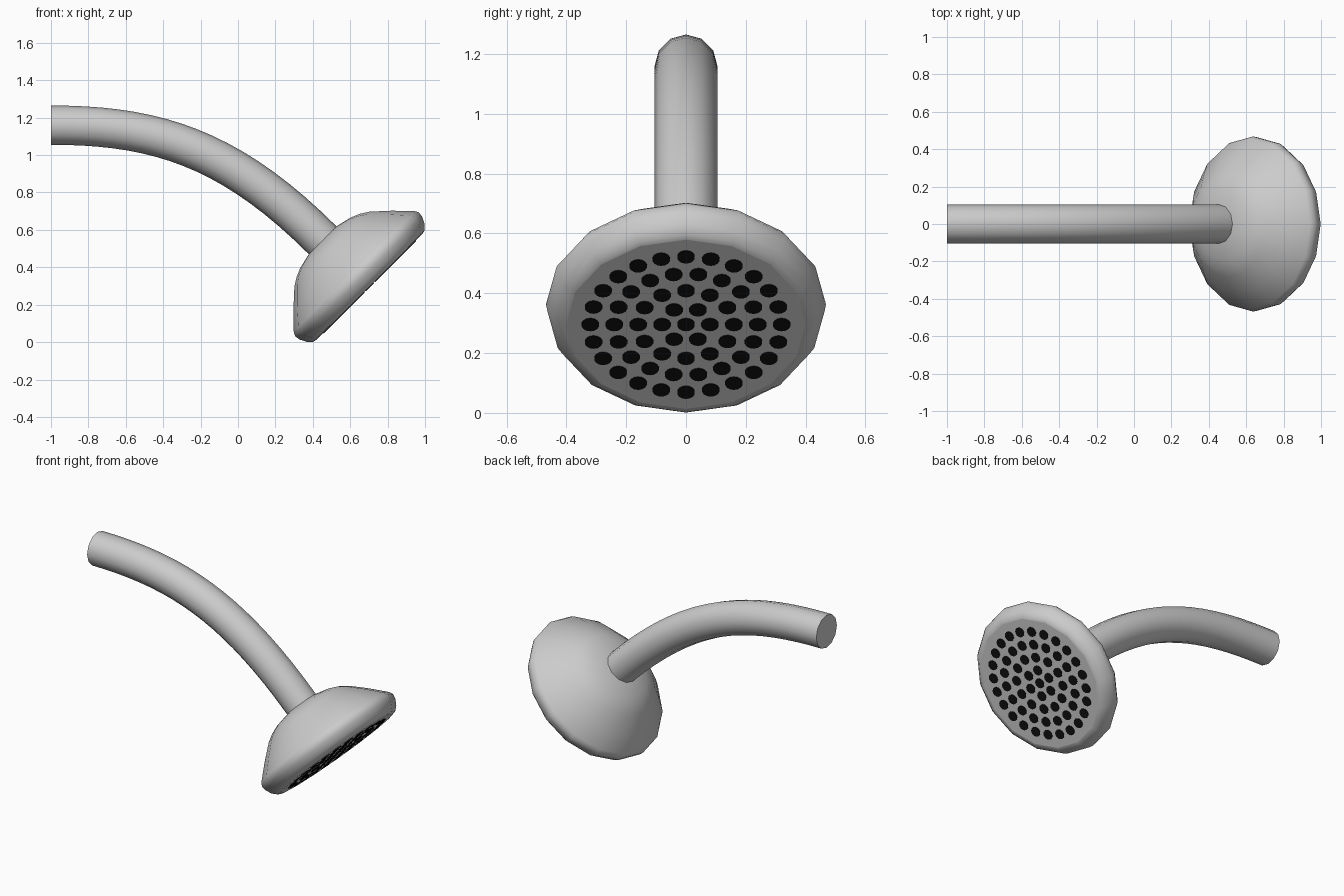
import bpy, bmesh, math
from mathutils import Vector

if "Cube" in bpy.data.objects:
    bpy.data.objects.remove(bpy.data.objects["Cube"])

UP = Vector((-1, 0, 1)).normalized()      # head axis, pointing back towards the arm
U = Vector((1, 0, 1)).normalized()        # in-plane direction of the spray face
V = Vector((0, 1, 0))
FACE = Vector((0.703, 0, 0.296))          # centre of the spray face


def loft(bm, rings):
    """Skin a list of vertex-position rings and cap both ends."""
    vs = [[bm.verts.new(p) for p in ring] for ring in rings]
    n = len(vs[0])
    for a, b in zip(vs, vs[1:]):
        for i in range(n):
            j = (i + 1) % n
            bm.faces.new((a[i], a[j], b[j], b[i]))
    bm.faces.new(vs[0][::-1])
    bm.faces.new(vs[-1])


def circle(c, r, n, u, v, phase=0.0):
    return [c + u * r * math.cos(phase + math.tau * i / n)
            + v * r * math.sin(phase + math.tau * i / n) for i in range(n)]


def finish(bm, name, angle):
    bmesh.ops.recalc_face_normals(bm, faces=bm.faces)
    me = bpy.data.meshes.new(name)
    bm.to_mesh(me)
    bm.free()
    ob = bpy.data.objects.new(name, me)
    bpy.context.collection.objects.link(ob)
    bpy.ops.object.select_all(action='DESELECT')
    bpy.context.view_layer.objects.active = ob
    ob.select_set(True)
    bpy.ops.object.shade_smooth_by_angle(angle=math.radians(angle))
    return ob


# Shower head: 16-sided turned profile (radius, height above face)
profile = [(0.40, 0), (0.42, 0.004), (0.445, 0.028), (0.464, 0.065), (0.468, 0.095),
           (0.455, 0.118), (0.372, 0.203), (0.285, 0.283), (0.24, 0.312),
           (0.19, 0.333), (0.11, 0.352), (0.03, 0.358)]
bm = bmesh.new()
loft(bm, [circle(FACE + UP * t, r, 16, U, V) for r, t in profile])
head = finish(bm, "shower_head", 50)
# keep the flat spray face crisp against the rounded rim
for p in head.data.polygons:
    if len(p.vertices) == 16:
        p.use_smooth = False

# Arm: 12-sided pipe swept along a bezier path
P = [Vector(p) for p in ((-1, 0, 1.16), (-0.45, 0, 1.16), (-0.05, 0, 1.045), (0.45, 0, 0.547))]
rings = []
STEPS = 18
for k in range(STEPS + 1):
    t = k / STEPS
    s = 1 - t
    c = P[0] * s**3 + P[1] * 3 * s * s * t + P[2] * 3 * s * t * t + P[3] * t**3
    d = ((P[1] - P[0]) * s * s + (P[2] - P[1]) * 2 * s * t + (P[3] - P[2]) * t * t).normalized()
    rings.append(circle(c, 0.105, 12, V.cross(d), V))
rings.append([p - UP * 0.06 for p in rings[-1]])
bm = bmesh.new()
loft(bm, rings)
finish(bm, "arm_pipe", 40)

# Spray holes: centre plus rings of 6, 12, 18 and 24
bm = bmesh.new()
for ring in range(5):
    count = max(1, 6 * ring)
    for i in range(count):
        a = math.tau * i / count
        c = FACE + (V * math.cos(a) + U * math.sin(a)) * 0.08 * ring
        loft(bm, [circle(c + UP * h, 0.03, 14, U, V) for h in (0.01, -0.003)])
holes = finish(bm, "spray_holes", 30)
black = bpy.data.materials.new("black")
black.diffuse_color = (0.005, 0.005, 0.005, 1)
black.use_nodes = True
black.node_tree.nodes["Principled BSDF"].inputs["Base Color"].default_value = black.diffuse_color
holes.data.materials.append(black)
